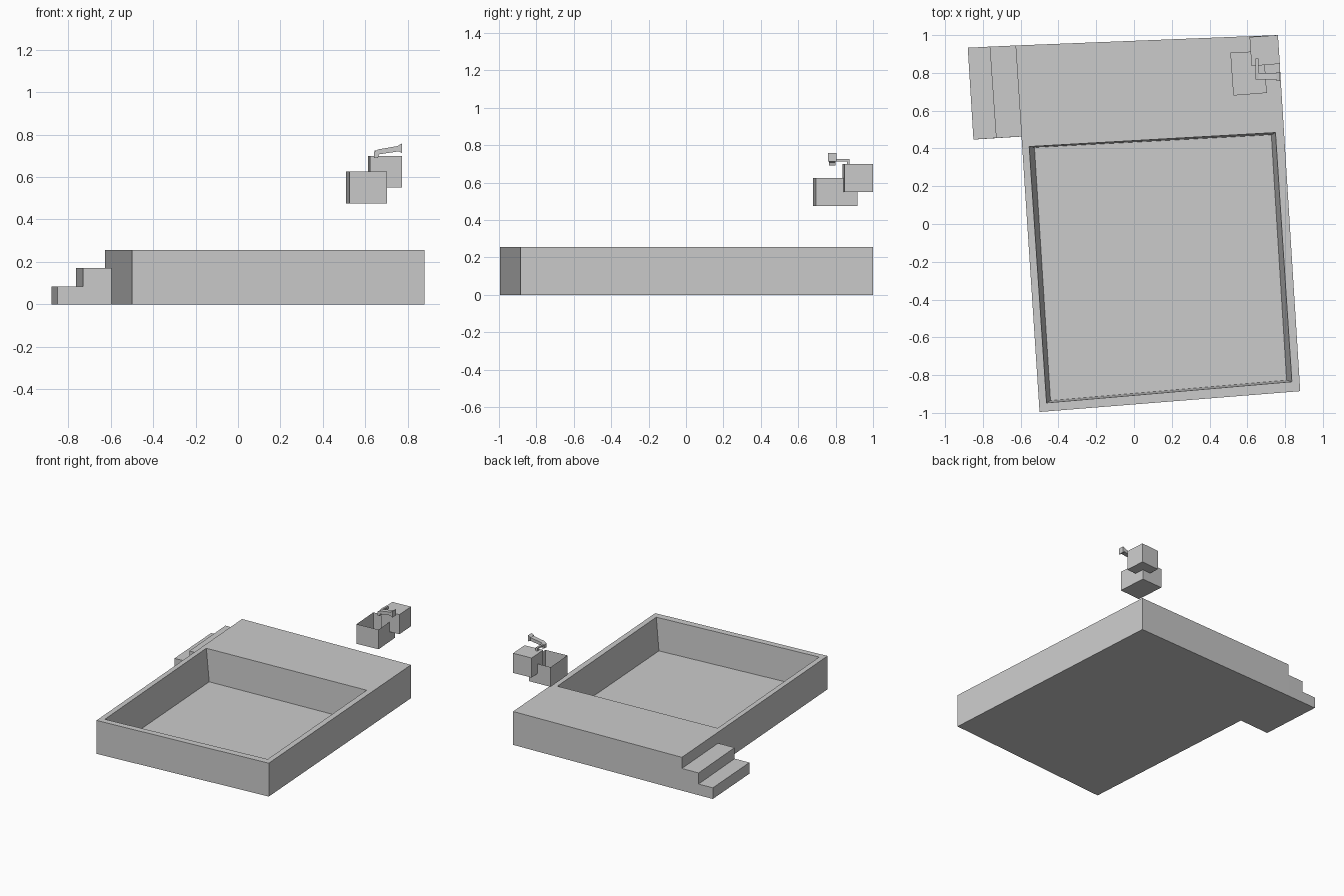
import bpy, bmesh

if "Cube" in bpy.data.objects:
    bpy.data.objects.remove(bpy.data.objects["Cube"])


def finish(name, bm):
    bmesh.ops.recalc_face_normals(bm, faces=bm.faces[:])
    mesh = bpy.data.meshes.new(name)
    bm.to_mesh(mesh)
    bm.free()
    obj = bpy.data.objects.new(name, mesh)
    bpy.context.collection.objects.link(obj)
    return obj


def loft(name, rings, cap_start=True, cap_end=True):
    """Join matching rings of 3D points with quads and close the ends."""
    bm = bmesh.new()
    vs = [[bm.verts.new(p) for p in r] for r in rings]
    for a, b in zip(vs, vs[1:]):
        n = len(a)
        for i in range(n):
            j = (i + 1) % n
            bm.faces.new((a[i], a[j], b[j], b[i]))
    if cap_start:
        bm.faces.new(vs[0][::-1])
    if cap_end:
        bm.faces.new(vs[-1])
    return finish(name, bm)


def at(points, z):
    return [(x, y, z) for x, y in points]


def prism(name, points, z0, z1, top=True):
    return loft(name, [at(points, z0), at(points, z1)], cap_end=top)


def sweep_y(name, profile, y0, y1):
    return loft(name, [[(x, y, z) for x, z in profile] for y in (y0, y1)])


# Pool basin with wide back deck: outer wall, rim, sloped inner wall, floor
outer = [(-0.50, -0.995), (0.88, -0.885), (0.762, 1.0), (-0.627, 0.945)]
opening = [(-0.463, -0.947), (0.836, -0.835), (0.749, 0.484), (-0.555, 0.41)]
floor = [(-0.442, -0.935), (0.808, -0.827), (0.727, 0.472), (-0.527, 0.405)]
loft("pool_basin", [at(outer, 0), at(outer, 0.255),
                    at(opening, 0.255), at(floor, 0.008)])

# Entry steps: one stair profile swept from front to back
front = [(-0.85, 0.447), (-0.73, 0.455), (-0.595, 0.463)]
back = [(-0.88, 0.933), (-0.764, 0.939), (-0.627, 0.945)]


def stair(p):
    a, b, c = p
    return [(*a, 0), (*a, 0.085), (*b, 0.085), (*b, 0.17), (*c, 0.17), (*c, 0)]


loft("entry_steps", [stair(front), stair(back)])

# Open basin box
prism("open_box", [(0.526, 0.68), (0.703, 0.694), (0.687, 0.916), (0.51, 0.907)],
      0.475, 0.625, top=False)

# Closed upper box
prism("upper_box", [(0.622, 0.836), (0.772, 0.848), (0.762, 1.0), (0.612, 0.99)],
      0.55, 0.70)

# Spout: bent arm with drooping tip and flared end
sweep_y("spout_arm", [(0.642, 0.69), (0.66, 0.69), (0.665, 0.707), (0.765, 0.722),
                      (0.765, 0.748), (0.66, 0.73), (0.642, 0.718)], 0.765, 0.80)
sweep_y("spout_flare", [(0.755, 0.722), (0.774, 0.712), (0.774, 0.759),
                        (0.755, 0.748)], 0.758, 0.804)

# Link from spout back to the upper box
sweep_y("spout_link", [(0.643, 0.713), (0.658, 0.713), (0.658, 0.725),
                       (0.643, 0.725)], 0.80, 0.875)
sweep_y("spout_stub", [(0.643, 0.70), (0.658, 0.70), (0.658, 0.713),
                       (0.643, 0.713)], 0.86, 0.875)
